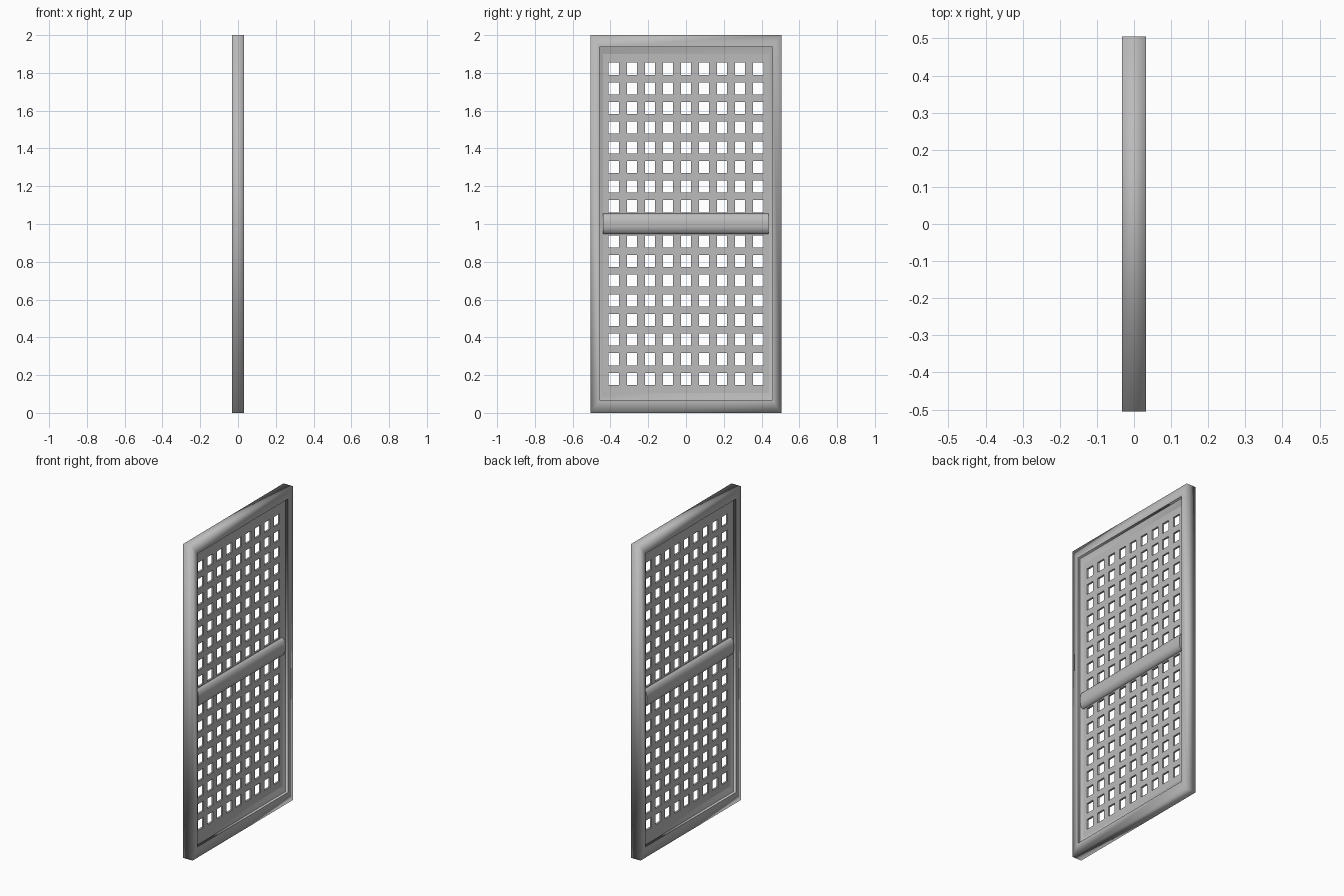
import bpy, bmesh

if "Cube" in bpy.data.objects:
    bpy.data.objects.remove(bpy.data.objects["Cube"])

grey = bpy.data.materials.new("plain_grey")
grey.use_nodes = True
colour = (0.5, 0.5, 0.5, 1)
grey.diffuse_color = colour
grey.node_tree.nodes["Principled BSDF"].inputs["Base Color"].default_value = colour


def finish(name, bm, smooth):
    bmesh.ops.recalc_face_normals(bm, faces=bm.faces)
    for f in bm.faces:
        f.smooth = smooth
    mesh = bpy.data.meshes.new(name)
    bm.to_mesh(mesh)
    bm.free()
    mesh.materials.append(grey)
    obj = bpy.data.objects.new(name, mesh)
    bpy.context.collection.objects.link(obj)
    return obj


# Frame: nested rectangles (half width, bottom, top, depth), soft outer edge, crisp inner step
half = [(0.505, 0, 2, 0.033), (0.457, 0.068, 1.937, 0.033),
        (0.457, 0.068, 1.937, 0.016), (0.44, 0.105, 1.9, 0.006)]
profile = half + [(w, b, t, -d) for w, b, t, d in reversed(half)]
bm = bmesh.new()
rings = [[bm.verts.new((d, y, z)) for y, z in ((-w, b), (w, b), (w, t), (-w, t))]
         for w, b, t, d in profile]
count = len(rings)
for i in range(count):
    a, b = rings[i], rings[(i + 1) % count]
    for k in range(4):
        n = (k + 1) % 4
        bm.faces.new((a[k], a[n], b[n], b[k]))
for ring in rings[1:-1]:
    for k in range(4):
        bm.edges.get((ring[k], ring[(k + 1) % 4])).smooth = False
finish("frame", bm, True)

# Lattice: a sheet with a grid of openings in an upper and a lower field
ys = [-0.45]
for c in range(-4, 5):
    ys += [c * 0.0955 - 0.027, c * 0.0955 + 0.027]
ys.append(0.45)
zs = [0.08]
for base in (0.18, 1.094):
    for r in range(8):
        zs += [base + r * 0.104 - 0.032, base + r * 0.104 + 0.032]
zs.append(1.93)
bm = bmesh.new()
grid = [[bm.verts.new((0, y, z)) for z in zs] for y in ys]
for i in range(len(ys) - 1):
    for j in range(len(zs) - 1):
        if not (i % 2 and j % 2):
            bm.faces.new((grid[i][j], grid[i + 1][j], grid[i + 1][j + 1], grid[i][j + 1]))
lattice = finish("lattice", bm, False)
solid = lattice.modifiers.new("thickness", "SOLIDIFY")
solid.thickness = 0.012
solid.offset = 0

# Middle rail: rounded bar crossing both faces of the lattice
section = [(0.006, 0.948), (0.024, 0.955), (0.03, 0.985),
           (0.03, 1.015), (0.024, 1.045), (0.006, 1.056)]
section += [(-x, z) for x, z in reversed(section)]
bm = bmesh.new()
ends = [[bm.verts.new((x, y, z)) for x, z in section] for y in (-0.44, 0.436)]
for k in range(len(section)):
    n = (k + 1) % len(section)
    bm.faces.new((ends[0][k], ends[0][n], ends[1][n], ends[1][k]))
for end in ends:
    bm.faces.new(end)
    for k in range(len(end)):
        bm.edges.get((end[k], end[(k + 1) % len(end)])).smooth = False
finish("middle_rail", bm, True)
